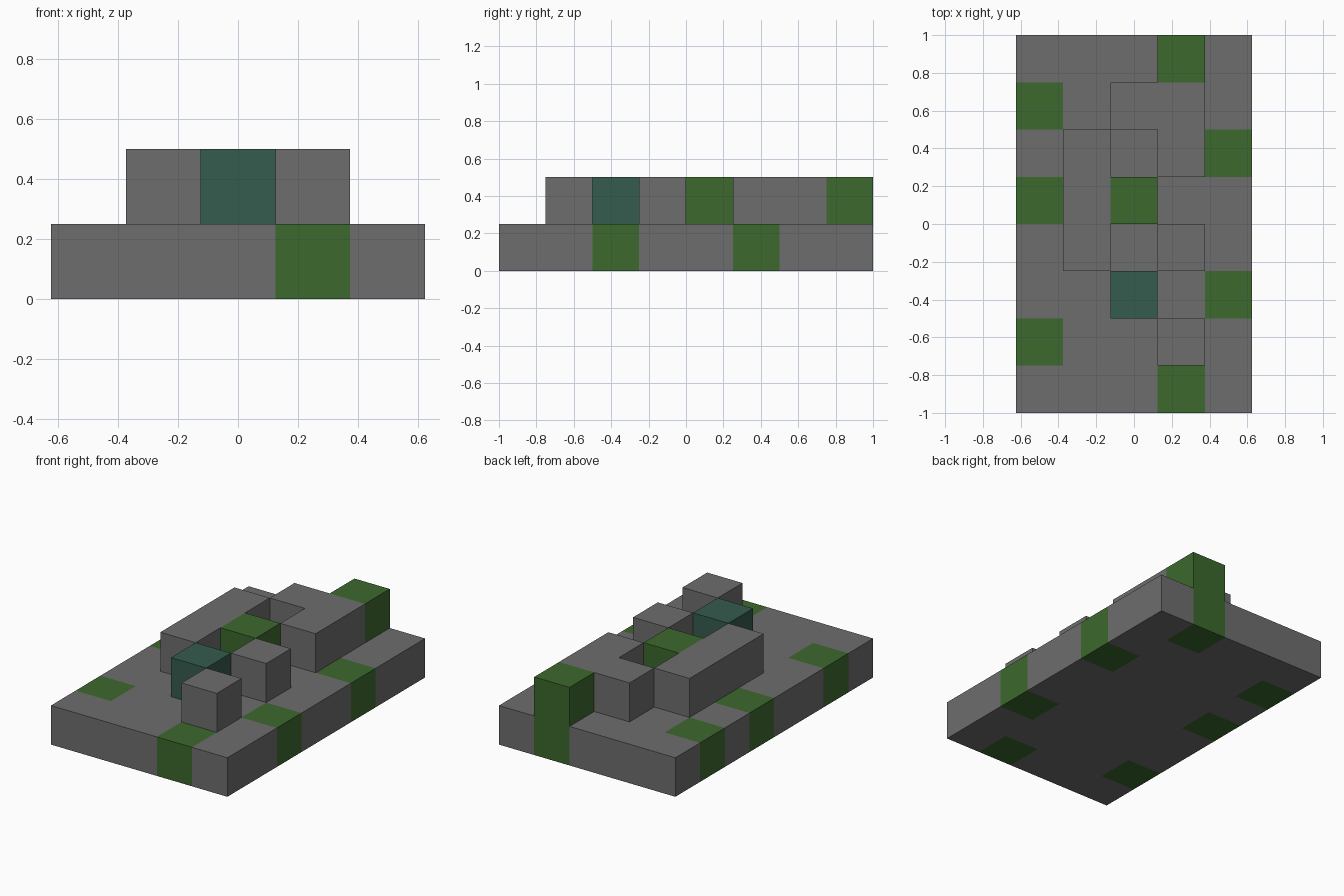
import bpy
import bmesh
from mathutils import Vector

default = bpy.data.objects.get("Cube")
if default:
    bpy.data.objects.remove(default, do_unlink=True)

CELL = 0.25


def make_material(name, color):
    mat = bpy.data.materials.new(name)
    mat.use_nodes = True
    mat.diffuse_color = color
    mat.node_tree.nodes["Principled BSDF"].inputs["Base Color"].default_value = color
    return mat


MATERIALS = {
    "s": make_material("stone grey", (0.155, 0.155, 0.155, 1)),
    "g": make_material("moss green", (0.045, 0.14, 0.026, 1)),
    "t": make_material("dark teal", (0.036, 0.105, 0.077, 1)),
}
KEYS = list(MATERIALS)

# Block maps, back row first: s = stone, g = green, t = teal, . = empty
BASE = ["sssgs", "gssss", "ssssg", "gssss", "sssss", "ssssg", "gssss", "sssgs"]
RAISED = ["...g.", "..ss.", ".s.s.", ".sg..", ".s.s.", "..t..", "...s.", "....."]


def read_layer(rows, level):
    return {(x, y, level): kind
            for y, row in enumerate(reversed(rows))
            for x, kind in enumerate(row) if kind != "."}


def build_blocks(name, cells, solid):
    """Outer skin of a set of blocks, leaving out faces between touching blocks."""
    bm = bmesh.new()
    middle = Vector((2, 3.5, -0.5))
    for cell, kind in cells.items():
        center = (Vector(cell) - middle) * CELL
        for axis in range(3):
            for sign in (-1, 1):
                normal = Vector((0, 0, 0))
                normal[axis] = sign
                if tuple(int(c + n) for c, n in zip(cell, normal)) in solid:
                    continue
                u = Vector((0, 0, 0))
                u[(axis + 1) % 3] = 1
                v = normal.cross(u)
                corners = [center + (normal + a * u + b * v) * CELL / 2
                           for a, b in ((-1, -1), (1, -1), (1, 1), (-1, 1))]
                face = bm.faces.new([bm.verts.new(c) for c in corners])
                face.material_index = KEYS.index(kind)
    bmesh.ops.remove_doubles(bm, verts=bm.verts, dist=CELL / 100)
    mesh = bpy.data.meshes.new(name)
    bm.to_mesh(mesh)
    bm.free()
    for mat in MATERIALS.values():
        mesh.materials.append(mat)
    obj = bpy.data.objects.new(name, mesh)
    bpy.context.collection.objects.link(obj)


# Bottom slab and the blocks standing on it
base = read_layer(BASE, 0)
raised = read_layer(RAISED, 1)
solid = set(base) | set(raised)
build_blocks("base_slab", base, solid)
build_blocks("raised_blocks", raised, solid)
